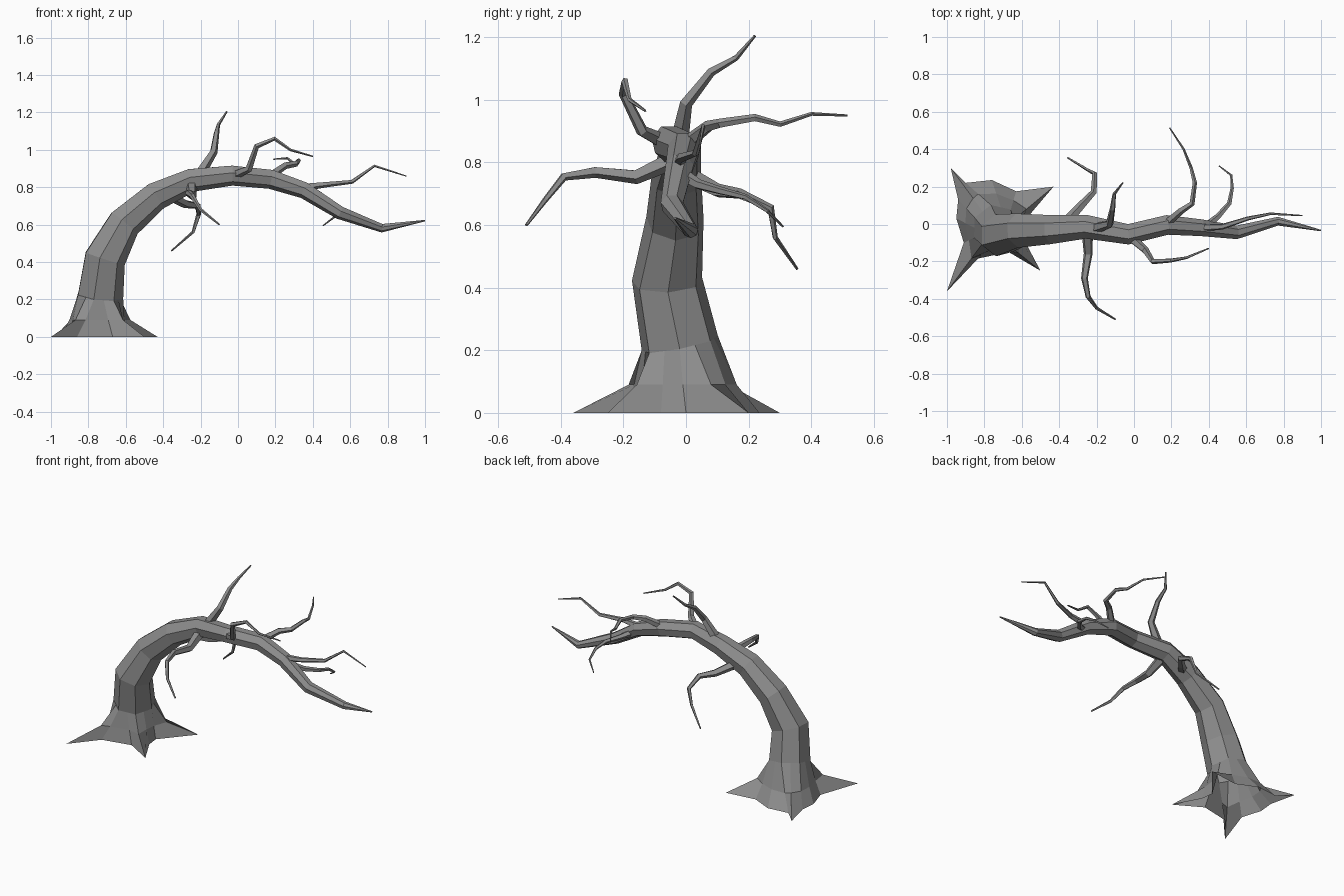
import bpy
import math
from mathutils import Vector

cube = bpy.data.objects.get("Cube")
if cube:
    bpy.data.objects.remove(cube, do_unlink=True)

bark = bpy.data.materials.new("grey_bark")
bark.use_nodes = True
bark_color = (0.27, 0.27, 0.27, 1)
bark.diffuse_color = bark_color
bark.node_tree.nodes["Principled BSDF"].inputs["Base Color"].default_value = bark_color


def sweep_rings(path, radii, sides):
    """Rings of points around a path, carried along without twisting."""
    points = [Vector(p) for p in path]
    last = len(points) - 1
    rings = []
    previous = side = None
    for i, point in enumerate(points):
        before = points[max(i - 1, 0)]
        after = points[min(i + 1, last)]
        if 0 < i < last:
            tangent = (point - before).normalized() + (after - point).normalized()
        else:
            tangent = after - before
        tangent.normalize()
        if previous is None:
            reference = Vector((0, 1, 0))
            if abs(tangent.y) > 0.9:
                reference = Vector((1, 0, 0))
            side = reference.cross(tangent).normalized()
        else:
            side = previous.rotation_difference(tangent) @ side
        previous = tangent
        other = tangent.cross(side)
        ring = []
        for k in range(sides):
            angle = math.tau * k / sides
            offset = side * math.cos(angle) + other * math.sin(angle)
            ring.append(point + offset * radii[i])
        rings.append(ring)
    return rings


def loft(rings, start):
    """Quad faces between neighbouring rings of equal size."""
    sides = len(rings[0])
    faces = []
    for r in range(len(rings) - 1):
        for k in range(sides):
            n = (k + 1) % sides
            low = start + r * sides
            faces.append((low + k, low + n, low + sides + n, low + sides + k))
    return faces


def add_object(name, verts, faces):
    mesh = bpy.data.meshes.new(name)
    mesh.from_pydata(verts, [], faces)
    mesh.materials.append(bark)
    mesh.update()
    obj = bpy.data.objects.new(name, mesh)
    bpy.context.collection.objects.link(obj)
    return obj


def flatten(rings):
    return [p for ring in rings for p in ring]


# Leaning trunk, tapering to a drooping tip
trunk_path = [
    (-.74, -.02, .22), (-.715, -.06, .42), (-.61, -.035, .61),
    (-.44, -.03, .755), (-.25, -.015, .84), (-.03, -.055, .865),
    (.175, -.005, .845), (.355, -.02, .785), (.545, -.045, .665),
    (.77, .015, .582), (1, -.035, .622),
]
trunk_radii = [.127, .115, .094, .08, .065, .056, .054, .046, .037, .024, .004]
SIDES = 7
trunk = sweep_rings(trunk_path, trunk_radii, SIDES)
trunk_verts = flatten(trunk)
trunk_faces = loft(trunk, 0)
trunk_faces.append(tuple(range(len(trunk_verts) - SIDES, len(trunk_verts))))
add_object("trunk", trunk_verts, trunk_faces)

# Flared roots: two ground points for every trunk side
ground = [
    (-.6, 0), (-.43, .2), (-.63, .175), (-.76, .235), (-.9, .22),
    (-.98, .3), (-.94, .13), (-.95, .03), (-.91, -.1), (-1, -.36),
    (-.86, -.19), (-.67, -.15), (-.5, -.25), (-.59, -.08),
]
root_tips = (1, 5, 9, 12)
collar, knee, foot = [], [], []
for i, (x, y) in enumerate(ground):
    a = trunk[0][i // 2]
    b = trunk[0][(i // 2 + i % 2) % SIDES]
    top = (a + b) / 2
    bottom = Vector((x, y, 0))
    middle = top.lerp(bottom, .3 if i in root_tips else .5)
    middle.z = .09
    collar.append(top)
    knee.append(middle)
    foot.append(bottom)
root_rings = [foot, knee, collar]
add_object("roots", flatten(root_rings), loft(root_rings, 0))


# Bare crooked branches
def branch(name, thickness, path):
    last = len(path) - 1
    radii = [thickness * (1 - .85 * (i / last) ** .8) for i in range(last + 1)]
    rings = sweep_rings(path, radii, 5)
    verts = flatten(rings)
    faces = loft(rings, 0)
    faces.append(tuple(range(len(verts) - 5, len(verts))))
    add_object(name, verts, faces)


branch("upright_branch", .03, [
    (-.2, -.02, .88), (-.13, 0, .99), (-.115, .08, 1.09),
    (-.105, .16, 1.135), (-.06, .22, 1.205)])
branch("curled_front_branch", .026, [
    (-.02, -.07, .865), (.06, -.14, .9), (.1, -.2, 1.02),
    (.195, -.195, 1.06), (.28, -.18, 1), (.4, -.13, .965)])
branch("long_back_branch", .024, [
    (.17, 0, .86), (.25, .07, .915), (.31, .11, .925), (.325, .22, .943),
    (.305, .3, .922), (.265, .4, .955), (.19, .515, .95)])
branch("tip_branch", .022, [
    (.34, -.02, .8), (.47, -.015, .815), (.61, .03, .83),
    (.73, .055, .915), (.9, .045, .86)])
branch("hanging_back_branch", .022, [
    (.39, -.01, .76), (.45, .04, .73), (.51, .11, .71),
    (.525, .19, .69), (.52, .26, .645), (.455, .31, .595)])
branch("low_front_branch", .032, [
    (-.25, -.04, .81), (-.245, -.16, .755), (-.265, -.29, .77),
    (-.245, -.39, .755), (-.2, -.45, .68), (-.1, -.51, .6)])
branch("low_back_branch", .03, [
    (-.37, 0, .76), (-.28, .1, .71), (-.215, .17, .7),
    (-.21, .27, .655), (-.24, .285, .56), (-.355, .355, .46)])
